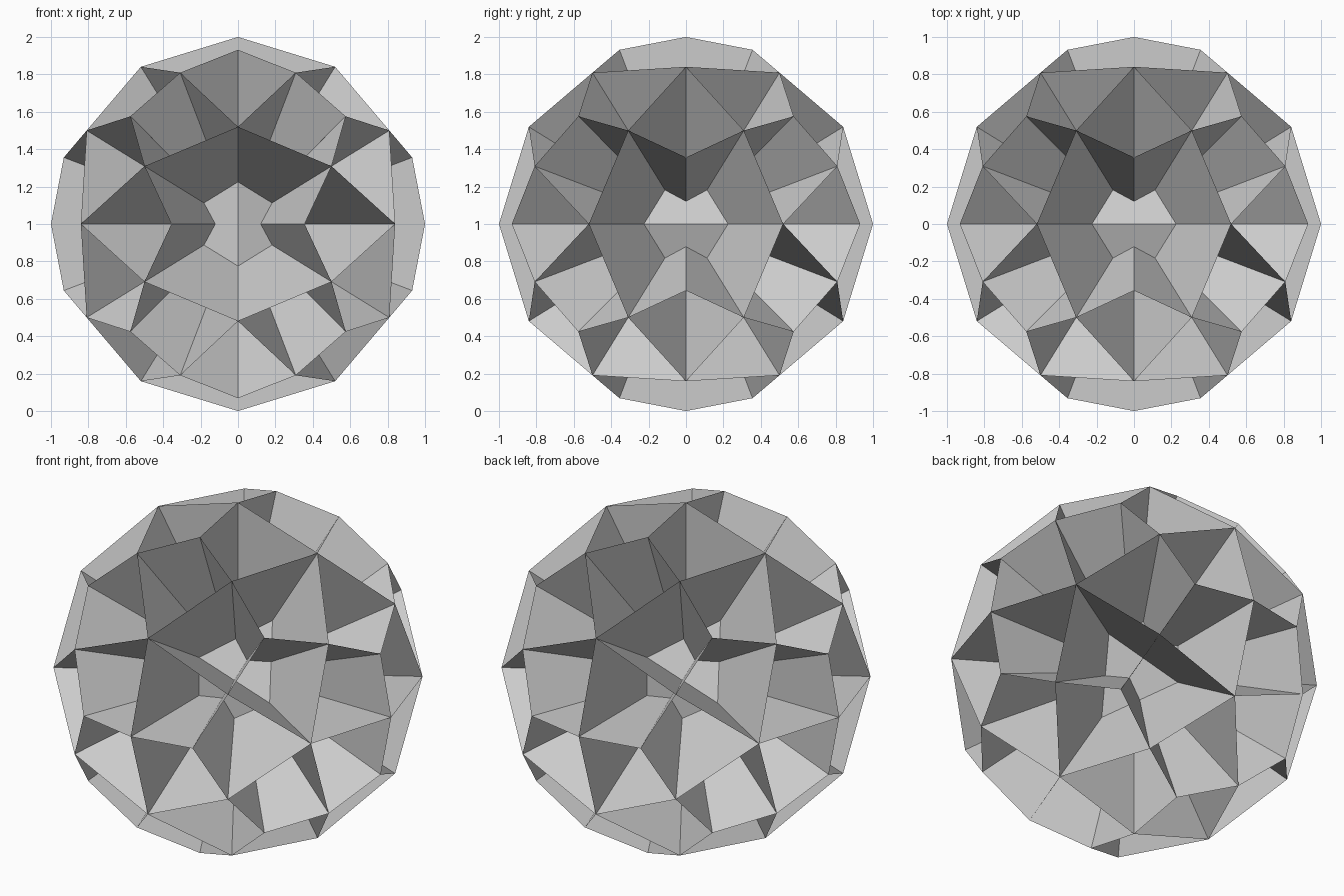
import bpy, bmesh
from mathutils import Vector

if "Cube" in bpy.data.objects:
    bpy.data.objects.remove(bpy.data.objects["Cube"])

UP = Vector((0, 0, 1))          # centre of the ball
PHI = (1 + 5 ** 0.5) / 2
R_MID, R_FACE, R_TIP = 1.0, 0.997, 0.988   # outer radii: edge middles, face centres, corners
CORE = 0.34                     # distance of the core's faces from the centre


def finish(name, bm):
    mesh = bpy.data.meshes.new(name)
    bm.to_mesh(mesh)
    bm.free()
    obj = bpy.data.objects.new(name, mesh)
    bpy.context.collection.objects.link(obj)
    obj.location = UP
    return obj


# inner core: icosahedron with its two-fold axes on x, y and z
core = bmesh.new()
for s in (-1, 1):
    for t in (-1, 1):
        for p in ((s * PHI, t, 0), (0, s * PHI, t), (t, 0, s * PHI)):
            core.verts.new(p)
bmesh.ops.convex_hull(core, input=core.verts[:])
bmesh.ops.recalc_face_normals(core, faces=core.faces[:])
inradius = core.faces[:][0].calc_center_median().length
bmesh.ops.scale(core, vec=Vector((1, 1, 1)) * (CORE / inradius), verts=core.verts[:])

# thin walls: each core edge carries a cross of four blades,
# two towards its end corners and two towards its neighbouring face centres
walls = bmesh.new()
for edge in core.edges:
    a, b = (v.co for v in edge.verts)
    mid = (a + b) / 2
    ends = [(v.co.copy(), R_TIP) for v in edge.verts]
    ends += [(f.calc_center_median(), R_FACE) for f in edge.link_faces]
    for inner, radius in ends:
        corners = (mid, inner, inner.normalized() * radius, mid.normalized() * R_MID)
        walls.faces.new([walls.verts.new(c) for c in corners])
bmesh.ops.remove_doubles(walls, verts=walls.verts[:], dist=0.0001)

finish("inner_core", core)
finish("kite_cell_walls", walls)
